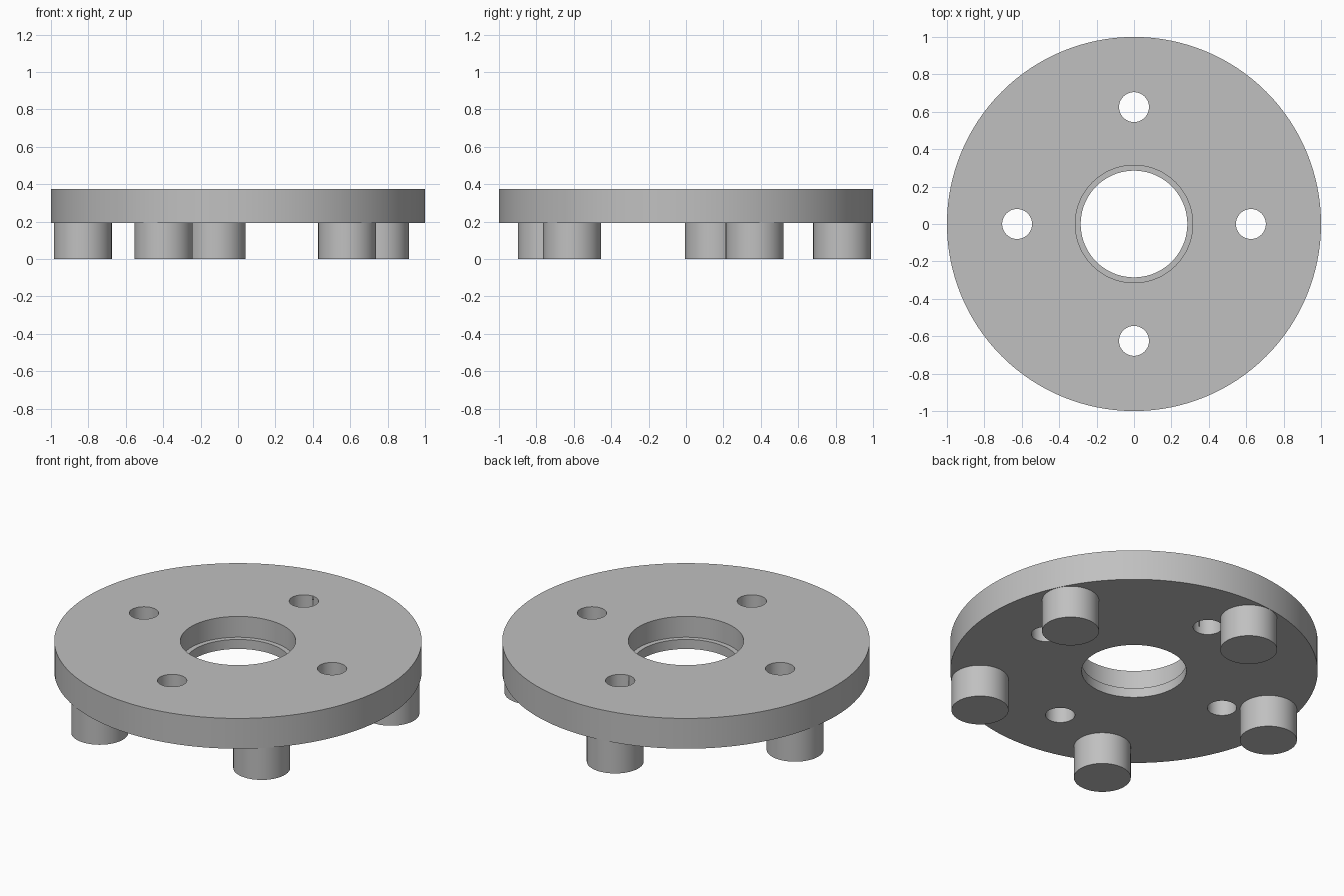
import bpy, bmesh
from math import radians, cos, sin
from mathutils import Matrix

if "Cube" in bpy.data.objects:
    bpy.data.objects.remove(bpy.data.objects["Cube"])

PLATE_BOTTOM, LEDGE, PLATE_TOP = 0.193, 0.25, 0.375

grey = bpy.data.materials.new("plain grey")
grey.use_nodes = True
colour = (0.53, 0.53, 0.53, 1)
grey.diffuse_color = colour
grey.node_tree.nodes["Principled BSDF"].inputs["Base Color"].default_value = colour


def make_object(name, bm):
    bmesh.ops.recalc_face_normals(bm, faces=bm.faces)
    mesh = bpy.data.meshes.new(name)
    bm.to_mesh(mesh)
    bm.free()
    mesh.materials.append(grey)
    obj = bpy.data.objects.new(name, mesh)
    bpy.context.collection.objects.link(obj)
    return obj


def cylinder(name, radius, x, y, bottom, top, sides=64):
    bm = bmesh.new()
    bmesh.ops.create_cone(bm, cap_ends=True, segments=sides, radius1=radius,
                          radius2=radius, depth=top - bottom,
                          matrix=Matrix.Translation((x, y, (bottom + top) / 2)))
    return make_object(name, bm)


def lathe(name, profile, sides=128):
    # Closed ring swept from a closed (radius, height) profile
    bm = bmesh.new()
    loops = [[bm.verts.new((r * cos(radians(360 * i / sides)),
                            r * sin(radians(360 * i / sides)), z))
              for r, z in profile] for i in range(sides)]
    for i, a in enumerate(loops):
        b = loops[(i + 1) % sides]
        for j in range(len(profile)):
            k = (j + 1) % len(profile)
            bm.faces.new((a[j], b[j], b[k], a[k]))
    return make_object(name, bm)


def smooth(obj):
    bpy.ops.object.select_all(action='DESELECT')
    obj.select_set(True)
    bpy.context.view_layer.objects.active = obj
    bpy.ops.object.shade_smooth_by_angle(angle=radians(30))


# Round plate with a stepped centre bore
plate = lathe("round_plate", [
    (1, PLATE_BOTTOM), (1, PLATE_TOP), (0.314, PLATE_TOP),
    (0.314, LEDGE), (0.285, LEDGE), (0.285, PLATE_BOTTOM)])

# Four small through holes
for i in range(4):
    a = radians(90 * i)
    cutter = cylinder("hole_cutter", 0.08, 0.625 * cos(a), 0.625 * sin(a), 0, 0.6)
    cutter.hide_render = True
    mod = plate.modifiers.new("hole", 'BOOLEAN')
    mod.operation = 'DIFFERENCE'
    mod.solver = 'EXACT'
    mod.object = cutter
    bpy.context.view_layer.objects.active = plate
    bpy.ops.object.modifier_apply(modifier=mod.name)
    bpy.data.objects.remove(cutter)
smooth(plate)

# Five pegs under the plate
for i in range(5):
    a = radians(25.8 + 72 * i)
    smooth(cylinder(f"peg_{i + 1}", 0.155, 0.843 * cos(a), 0.843 * sin(a),
                    0, PLATE_BOTTOM + 0.01))
